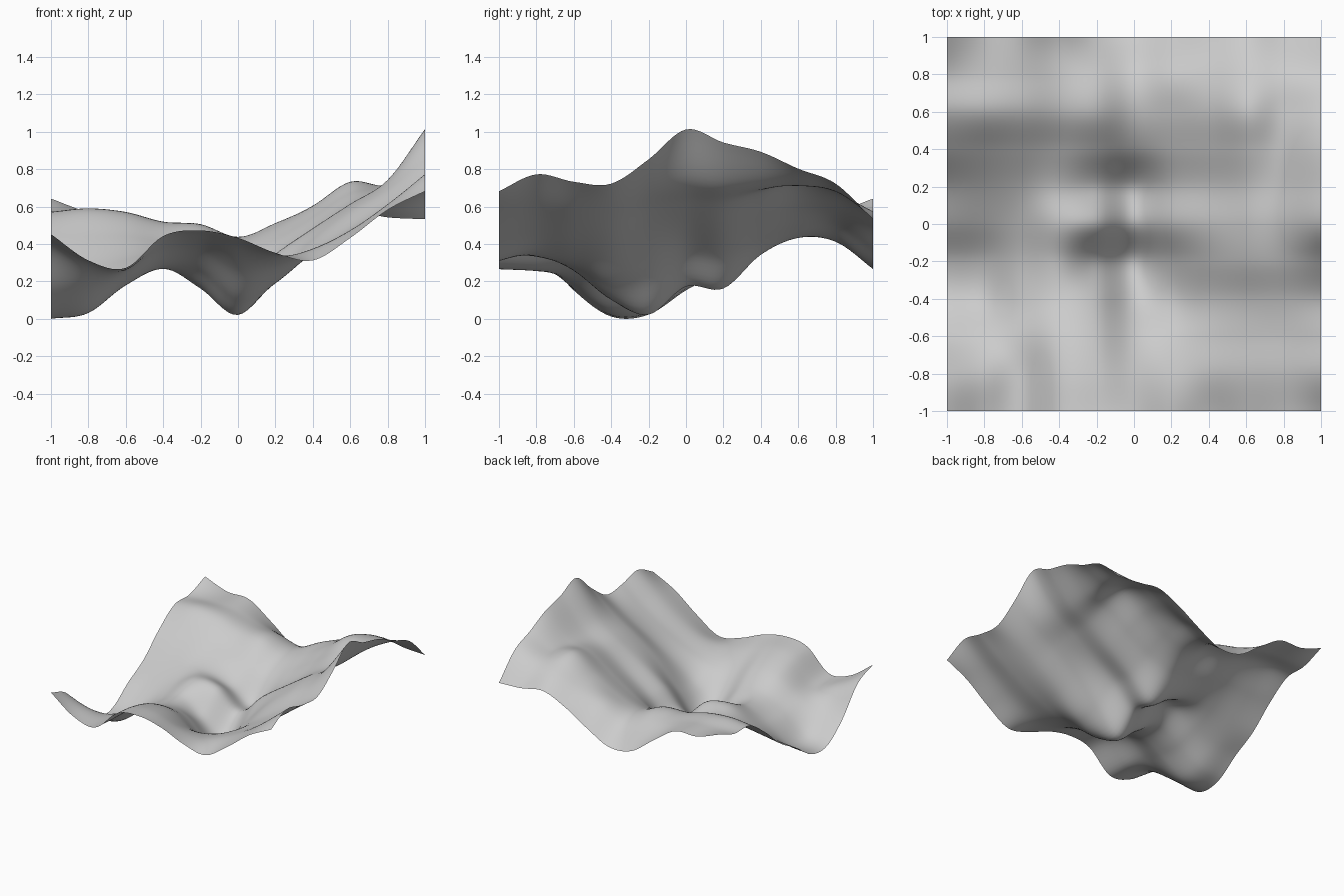
import bpy, bmesh, math

if "Cube" in bpy.data.objects:
    bpy.data.objects.remove(bpy.data.objects["Cube"])

# Control heights in hundredths: rows run front (y=-1) to back (y=1), columns left to right
ROWS = [
    (45, 31, 27, 44, 47, 43, 35, 31, 43, 58, 68),
    (37, 29, 26, 42, 44, 37, 33, 37, 47, 61, 77),
    (15, 17, 25, 37, 37, 26, 28, 36, 46, 58, 73),
    (1, 4, 19, 28, 25, 10, 19, 35, 48, 60, 72),
    (2, 5, 18, 27, 16, 2, 22, 42, 57, 69, 85),
    (15, 17, 24, 34, 32, 17, 34, 48, 61, 74, 101),
    (26, 29, 32, 33, 26, 16, 33, 47, 61, 71, 94),
    (43, 44, 44, 41, 39, 34, 42, 54, 67, 71, 89),
    (56, 58, 56, 51, 50, 43, 49, 60, 73, 71, 80),
    (57, 57, 56, 50, 46, 41, 50, 58, 67, 68, 72),
    (64, 57, 56, 43, 29, 27, 37, 49, 57, 54, 53),
]
N = 80


def spline(v, t):
    """Catmull-Rom through evenly spaced values, t in 0..1."""
    s = t * (len(v) - 1)
    i = min(int(s), len(v) - 2)
    f = s - i
    b, c = v[i], v[i + 1]
    a = v[i - 1] if i > 0 else 2 * b - c
    d = v[i + 2] if i + 2 < len(v) else 2 * c - b
    return b + 0.5 * f * (c - a + f * (2*a - 5*b + 4*c - d + f * (3*(b - c) + d - a)))


def height(x, y):
    u, v = min(max((x + 1) / 2, 0), 1), min(max((y + 1) / 2, 0), 1)
    return spline([spline(r, u) for r in ROWS], v) / 100


# Terrain sheet
bm = bmesh.new()
bmesh.ops.create_grid(bm, x_segments=N, y_segments=N, size=1)
for v in bm.verts:
    v.co.z = height(v.co.x, v.co.y)
low = min(v.co.z for v in bm.verts)
for v in bm.verts:
    v.co.z -= low
for f in bm.faces:
    f.smooth = True
mesh = bpy.data.meshes.new("terrain")
bm.to_mesh(mesh)
bm.free()
bpy.context.collection.objects.link(bpy.data.objects.new("terrain", mesh))
